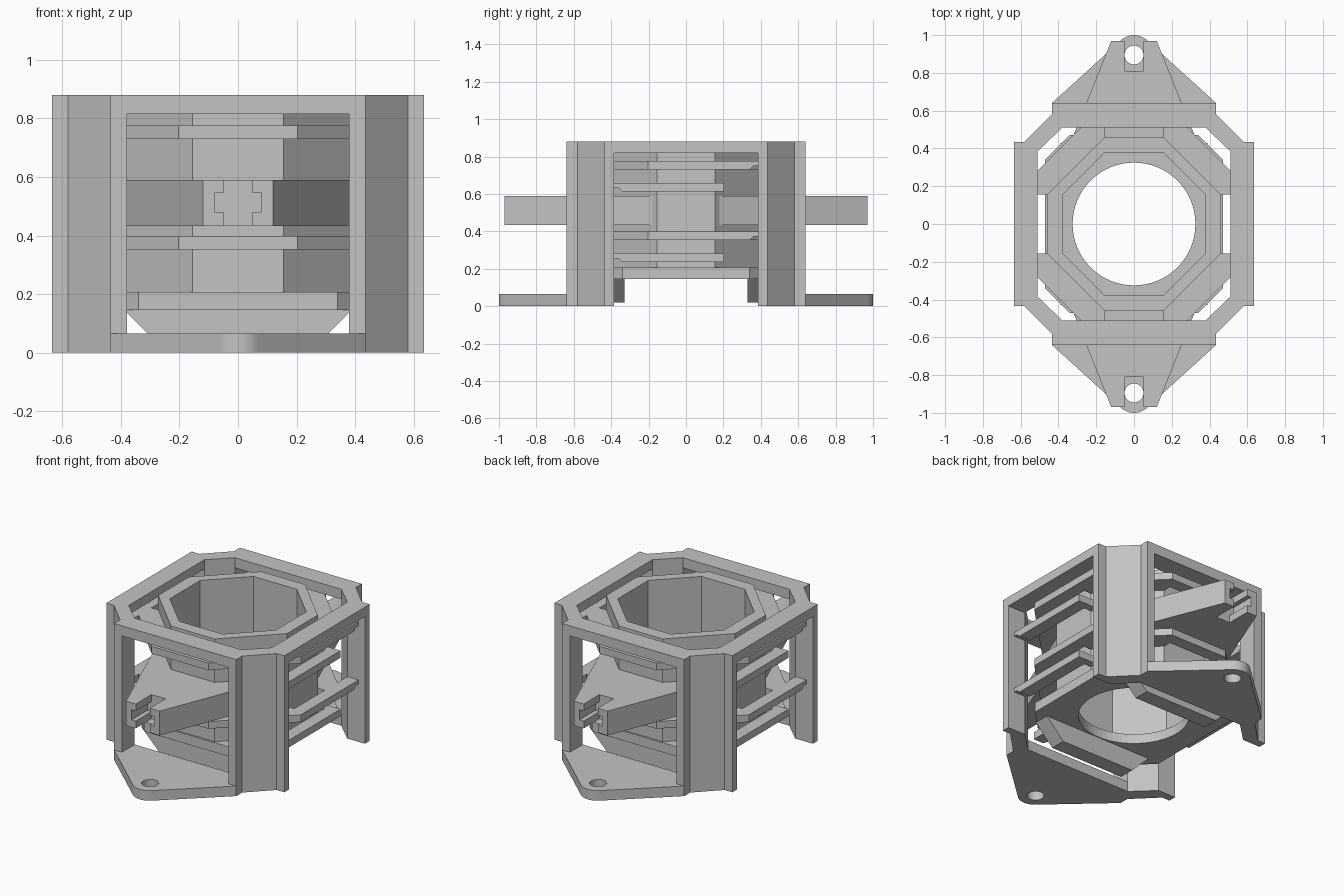
import bpy, bmesh, math

cube = bpy.data.objects.get("Cube")
if cube:
    bpy.data.objects.remove(cube, do_unlink=True)

GREY = (0.55, 0.55, 0.55, 1)
grey = bpy.data.materials.new("plain grey")
grey.use_nodes = True
grey.diffuse_color = GREY
grey.node_tree.nodes["Principled BSDF"].inputs["Base Color"].default_value = GREY


def prism(name, outline, low, high, axis="z"):
    """Extrude an outline along z, or along x or y when it is drawn upright."""
    place = {"x": lambda a, b, c: (c, a, b), "y": lambda a, b, c: (a, c, b),
             "z": lambda a, b, c: (a, b, c)}[axis]
    mesh = bpy.data.meshes.new(name)
    bm = bmesh.new()
    face = bm.faces.new([bm.verts.new(place(a, b, low)) for a, b in outline])
    grown = bmesh.ops.extrude_face_region(bm, geom=[face])["geom"]
    bmesh.ops.translate(bm, vec=place(0, 0, high - low),
                        verts=[v for v in grown if isinstance(v, bmesh.types.BMVert)])
    bmesh.ops.recalc_face_normals(bm, faces=bm.faces)
    bm.to_mesh(mesh)
    bm.free()
    obj = bpy.data.objects.new(name, mesh)
    bpy.context.collection.objects.link(obj)
    mesh.materials.append(grey)
    return obj


def cut(obj, name, outline, low, high):
    tool = prism(name, outline, low, high)
    tool.hide_render = True
    tool.hide_viewport = True
    tool.display_type = 'WIRE'
    mod = obj.modifiers.new(name, 'BOOLEAN')
    mod.operation = 'DIFFERENCE'
    mod.solver = 'EXACT'
    mod.object = tool


def octagon(reach, half):
    return [(reach, -half), (reach, half), (half, reach), (-half, reach),
            (-reach, half), (-reach, -half), (-half, -reach), (half, -reach)]


def circle(radius, y=0, count=64):
    return [(radius * math.cos(math.tau * i / count), y + radius * math.sin(math.tau * i / count))
            for i in range(count)]


def flip(points, sx, sy):
    return [(x * sx, y * sy) for x, y in points]


def mirrored(points):
    return points + [(-x, y) for x, y in reversed(points)]


# Outer frame: four corner posts joined by top beams
post = [(0.38, 0.51), (0.38, 0.64), (0.435, 0.64), (0.435, 0.58),
        (0.58, 0.435), (0.635, 0.435), (0.635, 0.385), (0.51, 0.385)]
for sx, side in ((1, "left"), (-1, "right")):
    for sy, end in ((1, "back"), (-1, "front")):
        prism(f"{end}_{side}_post", flip(post, sx, sy), 0, 0.88)
    beam = [(0.51, -0.385), (0.635, -0.385), (0.635, 0.385), (0.51, 0.385)]
    prism(f"{side}_top_beam", flip(beam, sx, 1), 0.82, 0.88)

# Ends: beam, mounting ear and slotted arm
arc = [(0.1 * math.cos(math.radians(a)), 0.9 + 0.1 * math.sin(math.radians(a)))
       for a in range(48, 133, 6)]
ear = [(-0.435, 0.51), (0.435, 0.51), (0.435, 0.64)] + arc + [(-0.435, 0.64)]
for sy, end in ((1, "back"), (-1, "front")):
    beam = mirrored([(0.38, 0.51), (0.38, 0.64)])
    prism(f"{end}_top_beam", flip(beam, 1, sy), 0.815, 0.88)
    plate = prism(f"{end}_mounting_ear", flip(ear, 1, sy), 0, 0.065)
    cut(plate, f"{end}_bolt_hole_cutter", circle(0.05, 0.895 * sy, 32), -0.1, 0.2)
    layers = ((0.433, 0.48, 0.05), (0.48, 0.545, 0.08), (0.545, 0.59, 0.05))
    for i, (low, high, slot) in enumerate(layers):
        arm = mirrored([(slot, 0.81), (slot, 0.97), (0.12, 0.97),
                        (0.445, 0.16), (0.4, 0.16), (0.155, 0.405)])
        prism(f"{end}_arm_layer_{i + 1}", flip(arm, 1, sy), low, high)
    # Tapered foot under the floor
    foot = mirrored([(0.39, 0.147), (0.263, 0.02)])
    near, far = sorted((0.33 * sy, 0.43 * sy))
    prism(f"{end}_foot", foot, near, far, "y")

# Central eight-sided barrel and its floor with a round opening
barrel = prism("barrel", octagon(0.46, 0.156), 0.2, 0.87)
cut(barrel, "barrel_cutter", octagon(0.378, 0.155), 0.1, 1)
floor = prism("barrel_floor", octagon(0.47, 0.34), 0.145, 0.207)
cut(floor, "floor_cutter", circle(0.325), 0, 0.5)

# Collars joined to the barrel at its corners, with gaps along its four flats
quarter = [(0.51, -0.155), (0.51, 0.155), (0.43, 0.155), (0.155, 0.43)]
gap = [(x * c - y * s, x * s + y * c)
       for c, s in ((1, 0), (0, 1), (-1, 0), (0, -1)) for x, y in quarter]
for tag, z in (("lower", 0.353), ("upper", 0.73)):
    collar = prism(f"{tag}_collar", octagon(0.59, 0.203), z, z + 0.046)
    cut(collar, f"{tag}_collar_cutter", gap, z - 0.1, z + 0.1)
    # Side rails run from the collar to one post and back from the other
    base = z - 0.118
    reach = [(0.1, z), (0.34, z), (0.36, z + 0.02), (0.39, z + 0.02),
             (0.39, z + 0.046), (0.1, z + 0.046)]
    back = [(0.203, base), (-0.34, base), (-0.36, base + 0.02), (-0.39, base + 0.02),
            (-0.39, base + 0.046), (0.203, base + 0.046)]
    link = [(0.4, 0.155), (0.59, 0.155), (0.59, 0.203), (0.4, 0.203)]
    for s, side in ((1, "left"), (-1, "right")):
        near, far = sorted((0.51 * s, 0.59 * s))
        prism(f"{tag}_{side}_collar_rail", flip(reach, s, 1), near, far, "x")
        prism(f"{tag}_{side}_return_rail", flip(back, s, 1), near, far, "x")
        prism(f"{tag}_{side}_rail_link", flip(link, s, s), base, base + 0.046)
